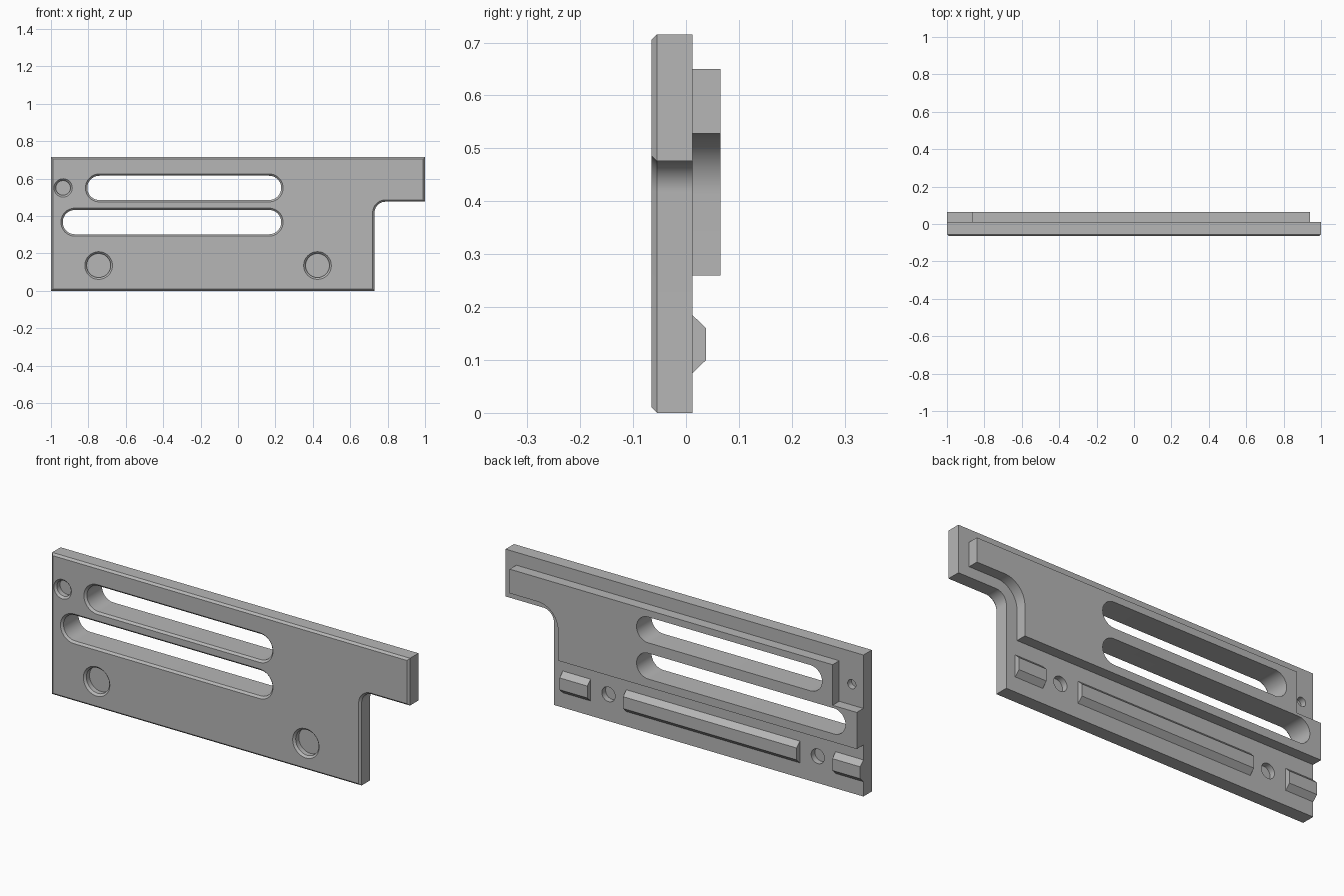
import bpy, bmesh
from math import pi, sin, cos, radians

cube = bpy.data.objects.get("Cube")
if cube:
    bpy.data.objects.remove(cube)

grey = bpy.data.materials.new("plain grey")
grey.use_nodes = True
GREY = (0.47, 0.47, 0.47, 1)
grey.diffuse_color = GREY
grey.node_tree.nodes["Principled BSDF"].inputs["Base Color"].default_value = GREY

FRONT, BACK, RAISED = -0.065, 0.012, 0.065
CHAMFER = 0.01


def loft(name, rings):
    """Closed solid through (y, outline) rings, each outline a list of (x, z)."""
    bm = bmesh.new()
    loops = [[bm.verts.new((x, y, z)) for x, z in pts] for y, pts in rings]
    for a, b in zip(loops, loops[1:]):
        for i in range(len(a)):
            j = (i + 1) % len(a)
            bm.faces.new((a[i], a[j], b[j], b[i]))
    bm.faces.new(loops[0])
    bm.faces.new(loops[-1])
    bmesh.ops.recalc_face_normals(bm, faces=bm.faces)
    mesh = bpy.data.meshes.new(name)
    bm.to_mesh(mesh)
    bm.free()
    mesh.materials.append(grey)
    obj = bpy.data.objects.new(name, mesh)
    bpy.context.collection.objects.link(obj)
    return obj


def arc(cx, cz, r, start, end, steps=16):
    angles = [radians(start + (end - start) * i / steps) for i in range(steps + 1)]
    return [(cx + r * cos(a), cz + r * sin(a)) for a in angles]


def notched(left, right, bottom, top, notch_x, notch_z, r, corner=None):
    """Plate outline with a filleted notch at the lower right."""
    fillet = arc(notch_x + r, notch_z - r, r, 180, 90)
    corner = corner or [(left, top)]
    return [(left, bottom), (notch_x, bottom)] + fillet + [(right, notch_z), (right, top)] + corner


def stadium(x0, x1, z, r):
    """Slot outline; equal centres give a round hole."""
    if x0 == x1:
        return arc(x0, z, r, 0, 360, 48)[:-1]
    return arc(x0, z, r, 90, 270, 24) + arc(x1, z, r, -90, 90, 24)


def cut(targets, rings):
    cutter = loft("cutter", rings)
    cutter.hide_render = True
    for obj in targets:
        mod = obj.modifiers.new("cut", "BOOLEAN")
        mod.operation = "DIFFERENCE"
        mod.solver = "EXACT"
        mod.object = cutter
        bpy.context.view_layer.objects.active = obj
        bpy.ops.object.modifier_apply(modifier=mod.name)
    bpy.data.objects.remove(cutter)


def front_cut(targets, x0, x1, z, r, depth_y):
    """Opening from the front with a chamfered rim."""
    cut(targets, [(FRONT - CHAMFER, stadium(x0, x1, z, r + 2 * CHAMFER)),
                  (FRONT + CHAMFER, stadium(x0, x1, z, r)),
                  (depth_y, stadium(x0, x1, z, r))])


# Main plate, chamfered around the front
def plate_outline(d):
    return notched(-1 + d, 1 - d, d, 0.715 - d, 0.73 - d, 0.476 + d, 0.058 + d)


plate = loft("plate", [(FRONT, plate_outline(CHAMFER)),
                       (FRONT + CHAMFER, plate_outline(0)),
                       (BACK, plate_outline(0))])

# Raised panel on the back with a stepped corner
step = [(-0.865, 0.65), (-0.865, 0.445), (-1, 0.445)]
panel_outline = notched(-1, 0.94, 0.26, 0.65, 0.67, 0.528, 0.115, step)
panel = loft("raised_back_panel", [(BACK, panel_outline), (RAISED, panel_outline)])

# Two long slots through plate and panel
for x0, z in ((-0.741, 0.55), (-0.872, 0.367)):
    front_cut([plate, panel], x0, 0.166, z, 0.065, 0.1)

# Blind holes: wide on the front, narrow on the back
for x, z, wide, narrow in ((-0.745, 0.135, 0.064, 0.037),
                           (0.425, 0.135, 0.064, 0.037),
                           (-0.935, 0.55, 0.039, 0.023)):
    front_cut([plate], x, x, z, wide, -0.03)
    cut([plate], [(-0.018, stadium(x, x, z, narrow)), (0.05, stadium(x, x, z, narrow))])

# Bevelled rail pieces along the lower back
rails = []
for name, x0, x1 in (("rail_left", 0.525, 0.68), ("rail_middle", -0.645, 0.325),
                     ("rail_right", -1, -0.845)):
    base = [(x0, 0.075), (x1, 0.075), (x1, 0.185), (x0, 0.185)]
    crest = [(x0, 0.1), (x1, 0.1), (x1, 0.16), (x0, 0.16)]
    rails.append(loft(name, [(BACK, base), (0.038, crest)]))

# Smooth the curved walls, keep edges crisp
bpy.ops.object.select_all(action="DESELECT")
for obj in [plate, panel] + rails:
    obj.select_set(True)
bpy.context.view_layer.objects.active = plate
bpy.ops.object.shade_smooth_by_angle(angle=radians(30))
